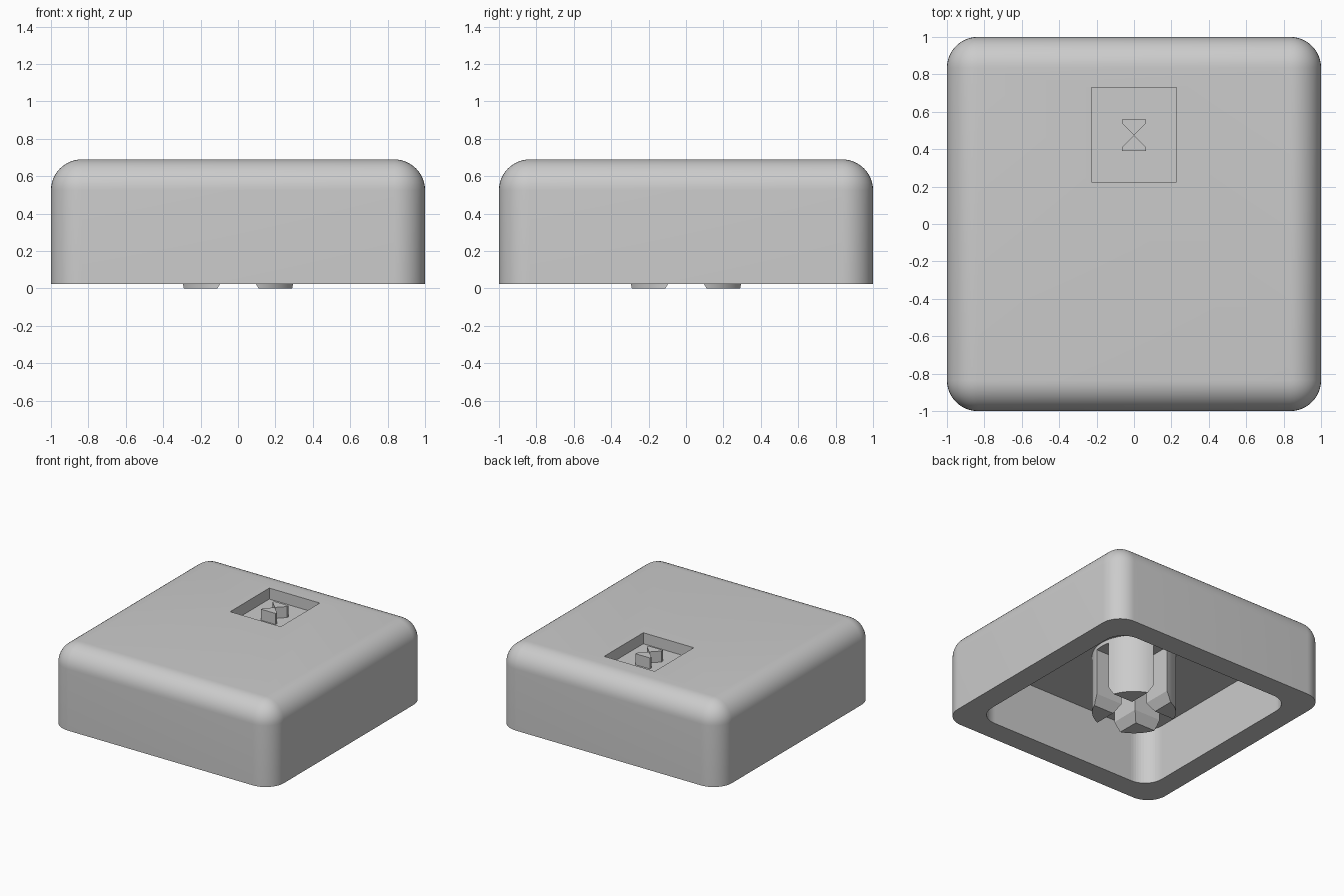
import bpy, bmesh, math
from mathutils import Matrix

cube = bpy.data.objects.get("Cube")
if cube:
    bpy.data.objects.remove(cube, do_unlink=True)

grey = bpy.data.materials.new("light_grey")
grey.use_nodes = True
colour = (0.6, 0.6, 0.6, 1)
grey.diffuse_color = colour
grey.node_tree.nodes["Principled BSDF"].inputs["Base Color"].default_value = colour


def finish(name, bm, helper=False):
    bmesh.ops.recalc_face_normals(bm, faces=bm.faces)
    mesh = bpy.data.meshes.new(name)
    bm.to_mesh(mesh)
    bm.free()
    obj = bpy.data.objects.new(name, mesh)
    bpy.context.collection.objects.link(obj)
    mesh.materials.append(grey)
    if helper:
        obj.hide_render = True
        obj.hide_set(True)
    return obj


def box(name, x, y, z0, z1, centre_y=0, helper=False, radius=0, round_top=False):
    """Box with half-sizes x, y; optionally rounded on its uprights and top."""
    bm = bmesh.new()
    size = Matrix.Diagonal((2 * x, 2 * y, z1 - z0, 1))
    place = Matrix.Translation((0, centre_y, (z0 + z1) / 2))
    bmesh.ops.create_cube(bm, size=1, matrix=place @ size)
    if radius:
        edges = [e for e in bm.edges
                 if abs(e.verts[0].co.z - e.verts[1].co.z) > 0.01
                 or (round_top and e.verts[0].co.z + e.verts[1].co.z > 2 * z1 - 0.01)]
        bmesh.ops.bevel(bm, geom=edges, offset=radius, segments=12,
                        profile=0.5, affect='EDGES')
    return finish(name, bm, helper)


def prism(name, outline, matrix, length, helper=False):
    """Extrude a flat outline along its local z."""
    bm = bmesh.new()
    face = bm.faces.new([bm.verts.new((u, v, 0)) for u, v in outline])
    moved = bmesh.ops.extrude_face_region(bm, geom=[face])["geom"]
    bmesh.ops.translate(bm, vec=(0, 0, length),
                        verts=[v for v in moved if isinstance(v, bmesh.types.BMVert)])
    bm.transform(matrix)
    return finish(name, bm, helper)


def cut(obj, cutter):
    mod = obj.modifiers.new("cut_" + cutter.name, 'BOOLEAN')
    mod.operation = 'DIFFERENCE'
    mod.solver = 'EXACT'
    mod.object = cutter


def smooth(obj):
    bpy.ops.object.select_all(action='DESELECT')
    obj.select_set(True)
    bpy.context.view_layer.objects.active = obj
    bpy.ops.object.shade_smooth_by_angle(angle=math.radians(30))


# Rounded hollow cap with a square recess in the top
base, top, ceiling, recess_floor = 0.025, 0.69, 0.48, 0.6
cap = box("cap_shell", 1, 1, base, top, radius=0.165, round_top=True)
cut(cap, box("cavity_cutter", 0.82, 0.82, -0.1, ceiling, helper=True, radius=0.16))
cut(cap, box("recess_cutter", 0.228, 0.252, recess_floor, 0.9, 0.477, helper=True))

# Round mounting post, split by a cross slot with a flared mouth
bm = bmesh.new()
bmesh.ops.create_cone(bm, cap_ends=True, segments=64, radius1=0.31, radius2=0.31,
                      depth=ceiling, matrix=Matrix.Translation((0, 0, ceiling / 2)))
post = finish("mounting_post", bm)
slot_half, mouth_half, flare, slot_top = 0.065, 0.11, 0.075, 0.45
right_side = [(mouth_half, 0), (slot_half, flare), (slot_half, slot_top)]
slope = (mouth_half - slot_half) / flare
right_side[0] = (mouth_half + slope * 0.1, -0.1)
slot = right_side + [(-u, v) for u, v in reversed(right_side)]
upright = Matrix.Rotation(math.pi / 2, 4, 'X')
for name, turn in (("slot_cutter_front", 0), ("slot_cutter_side", math.pi / 2)):
    matrix = Matrix.Rotation(turn, 4, 'Z') @ Matrix.Translation((0, 0.5, 0)) @ upright
    cut(post, prism(name, slot, matrix, 1, helper=True))

# Hourglass pillar in the recess: two wedges meeting tip to tip
wedge = [(0, 0), (0.065, 0.065), (0.065, 0.084), (-0.065, 0.084), (-0.065, 0.065)]
for name, turn in (("pillar_wedge_back", 0), ("pillar_wedge_front", math.pi)):
    matrix = Matrix.Translation((0, 0.475, recess_floor)) @ Matrix.Rotation(turn, 4, 'Z')
    prism(name, wedge, matrix, top - recess_floor)

for obj in (cap, post):
    smooth(obj)
